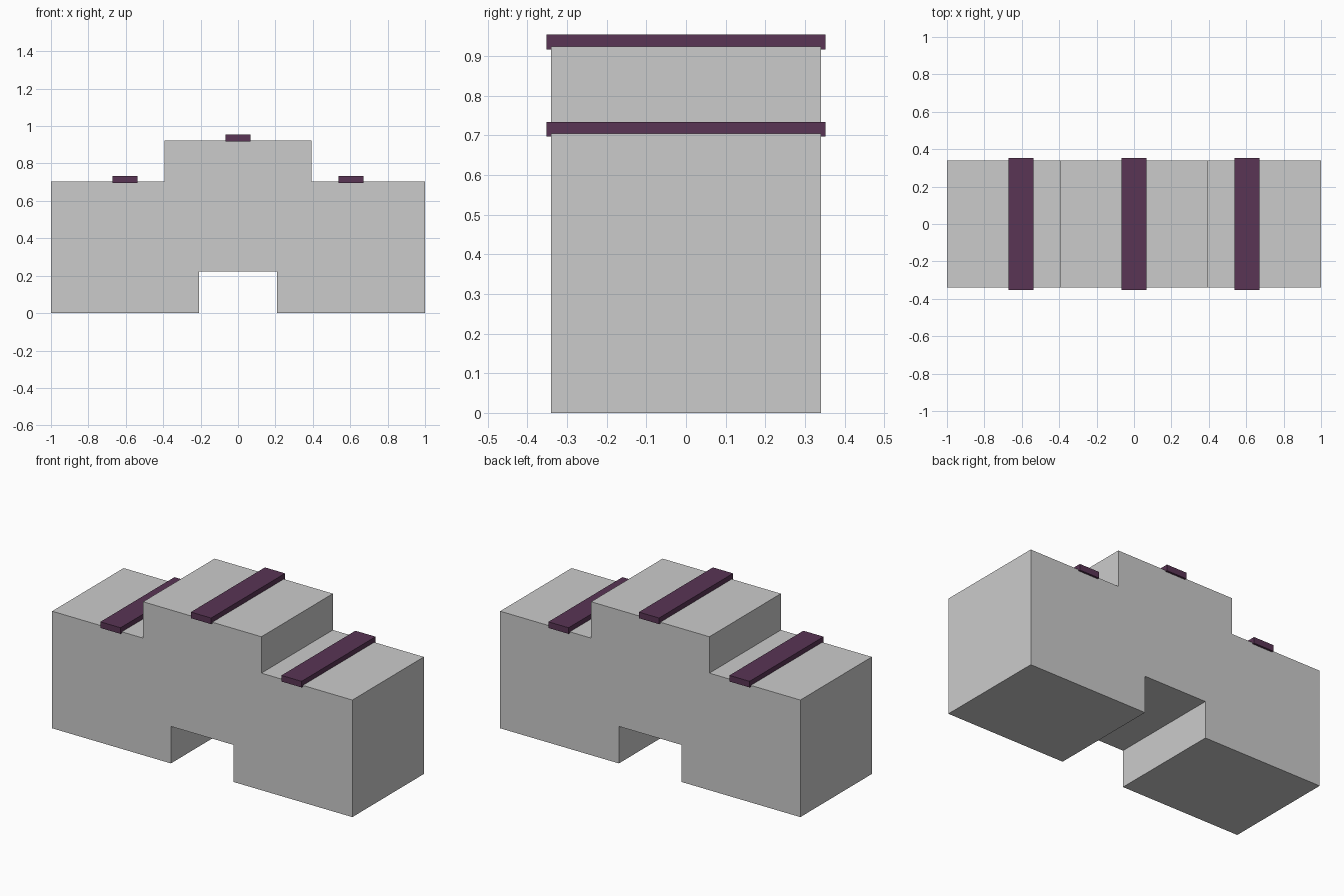
import bpy
import bmesh

if "Cube" in bpy.data.objects:
    bpy.data.objects.remove(bpy.data.objects["Cube"])

purple = bpy.data.materials.new("dark_purple")
purple.diffuse_color = (0.10, 0.035, 0.09, 1)
purple.use_nodes = True
purple.node_tree.nodes["Principled BSDF"].inputs["Base Color"].default_value = purple.diffuse_color


def extrude_profile(name, points, half_depth):
    """Extrude an x-z outline along y, centred on y = 0."""
    bm = bmesh.new()
    face = bm.faces.new([bm.verts.new((x, -half_depth, z)) for x, z in points])
    result = bmesh.ops.extrude_face_region(bm, geom=[face])
    moved = [v for v in result["geom"] if isinstance(v, bmesh.types.BMVert)]
    bmesh.ops.translate(bm, verts=moved, vec=(0, 2 * half_depth, 0))
    bmesh.ops.recalc_face_normals(bm, faces=bm.faces)
    mesh = bpy.data.meshes.new(name)
    bm.to_mesh(mesh)
    bm.free()
    obj = bpy.data.objects.new(name, mesh)
    bpy.context.collection.objects.link(obj)
    return obj


# Stepped body with a notch underneath, outline mirrored about x = 0
right_half = [(0.209, 0.223), (0.209, 0), (1, 0), (1, 0.705),
              (0.394, 0.705), (0.394, 0.924)]
left_half = [(-x, z) for x, z in reversed(right_half)]
extrude_profile("stepped_body", right_half + left_half, 0.34)

# Strips laid across each step, slightly sunk in and overhanging
for name, x, z in (("left_strip", -0.603, 0.697),
                   ("centre_strip", 0, 0.917),
                   ("right_strip", 0.603, 0.697)):
    w, h = 0.067, 0.037
    strip = extrude_profile(
        name, [(x - w, z), (x + w, z), (x + w, z + h), (x - w, z + h)], 0.352)
    strip.data.materials.append(purple)
